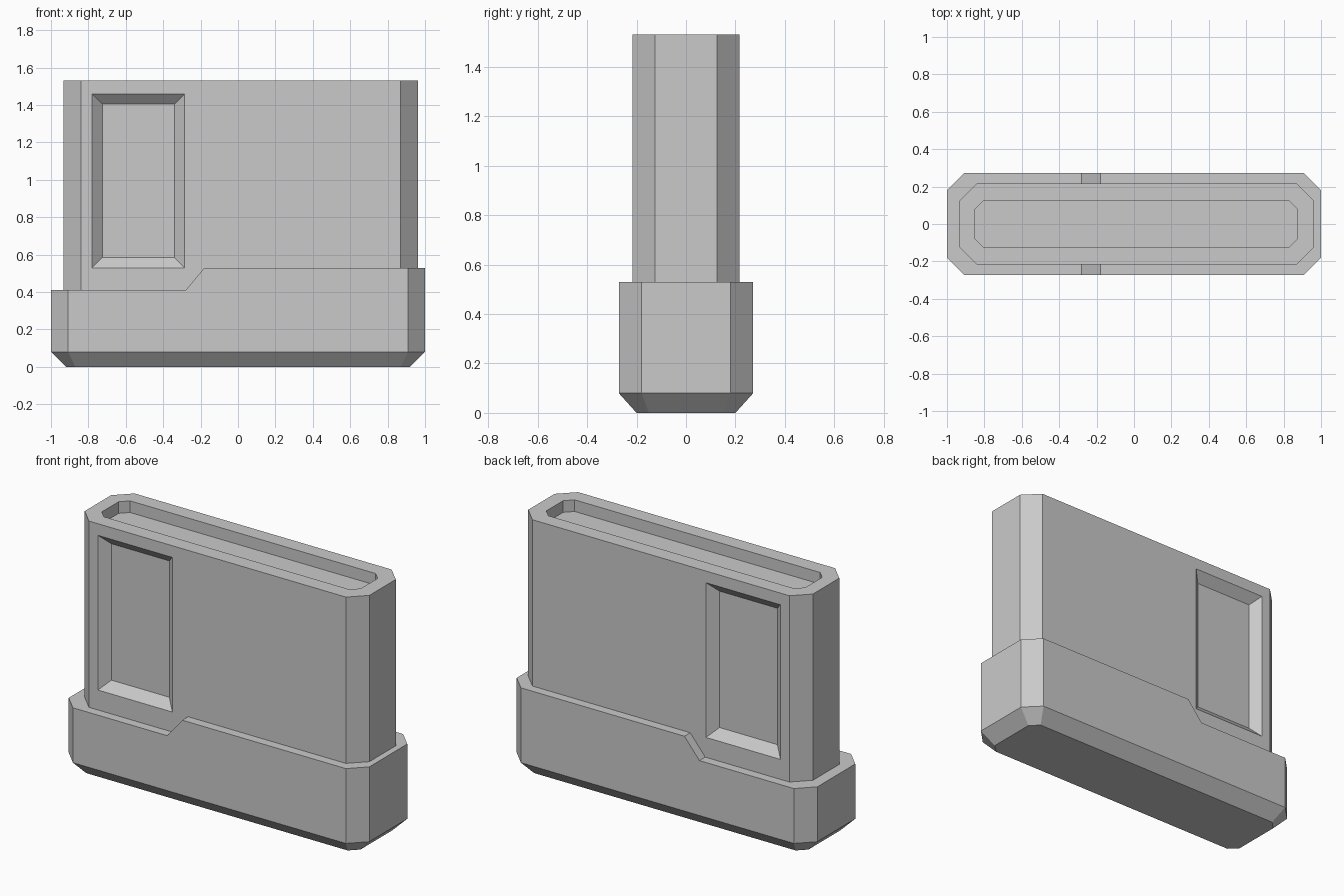
import bpy, bmesh

cube = bpy.data.objects.get("Cube")
if cube:
    bpy.data.objects.remove(cube, do_unlink=True)

grey = bpy.data.materials.new("mid_grey")
grey.use_nodes = True
colour = (0.59, 0.59, 0.59, 1)
grey.diffuse_color = colour
grey.node_tree.nodes["Principled BSDF"].inputs["Base Color"].default_value = colour


def loft(name, rings):
    """Closed solid through equally sized rings of points."""
    bm = bmesh.new()
    loops = [[bm.verts.new(p) for p in ring] for ring in rings]
    n = len(loops[0])
    for a, b in zip(loops, loops[1:]):
        for i in range(n):
            j = (i + 1) % n
            bm.faces.new((a[i], a[j], b[j], b[i]))
    bm.faces.new(loops[0][::-1])
    bm.faces.new(loops[-1])
    bmesh.ops.recalc_face_normals(bm, faces=bm.faces)
    mesh = bpy.data.meshes.new(name)
    bm.to_mesh(mesh)
    bm.free()
    mesh.materials.append(grey)
    obj = bpy.data.objects.new(name, mesh)
    bpy.context.collection.objects.link(obj)
    return obj


def octagon(x0, x1, y, cut, z):
    """Rectangle with cut corners at height z."""
    return [(x0 + cut, -y, z), (x1 - cut, -y, z), (x1, -y + cut, z), (x1, y - cut, z),
            (x1 - cut, y, z), (x0 + cut, y, z), (x0, y - cut, z), (x0, -y + cut, z)]


def carve(target, cutters):
    """Subtract the cutters, bake the result and remove them."""
    for c in cutters:
        c.hide_render = True
        mod = target.modifiers.new("carve", 'BOOLEAN')
        mod.operation = 'DIFFERENCE'
        mod.solver = 'EXACT'
        mod.object = c
    graph = bpy.context.evaluated_depsgraph_get()
    baked = bpy.data.meshes.new_from_object(target.evaluated_get(graph))
    target.modifiers.clear()
    target.data = baked
    for c in cutters:
        bpy.data.objects.remove(c, do_unlink=True)


# Base with a bevelled underside and a lowered step on one end
base = loft("base", [octagon(-0.92, 0.92, 0.2, 0.05, 0),
                     octagon(-1, 1, 0.272, 0.092, 0.08),
                     octagon(-1, 1, 0.272, 0.092, 0.53)])
step = [(-1.2, 0.41), (-0.28, 0.41), (-0.18, 0.53), (-0.18, 0.7), (-1.2, 0.7)]
carve(base, [loft("step_cutter", [[(x, y, z) for x, z in step] for y in (-0.5, 0.5)])])

# Upright body with an open top pocket and a sloped panel recess on both sides
BODY_Y, DEPTH, SLOPE = 0.217, 0.05, 0.055
body = loft("body", [octagon(-0.932, 0.962, BODY_Y, 0.092, z) for z in (0.3, 1.53)])
cutters = [loft("pocket_cutter", [octagon(-0.85, 0.873, 0.125, 0.045, z) for z in (1.46, 1.7)])]
for side in (-1, 1):
    rings = []
    for k in (-1, 1):
        y, g = side * (BODY_Y + k * DEPTH), k * SLOPE
        x0, x1, z0, z1 = -0.78 - g, -0.285 + g, 0.53 - g, 1.46 + g
        rings.append([(x0, y, z0), (x1, y, z0), (x1, y, z1), (x0, y, z1)])
    cutters.append(loft("panel_cutter", rings))
carve(body, cutters)
